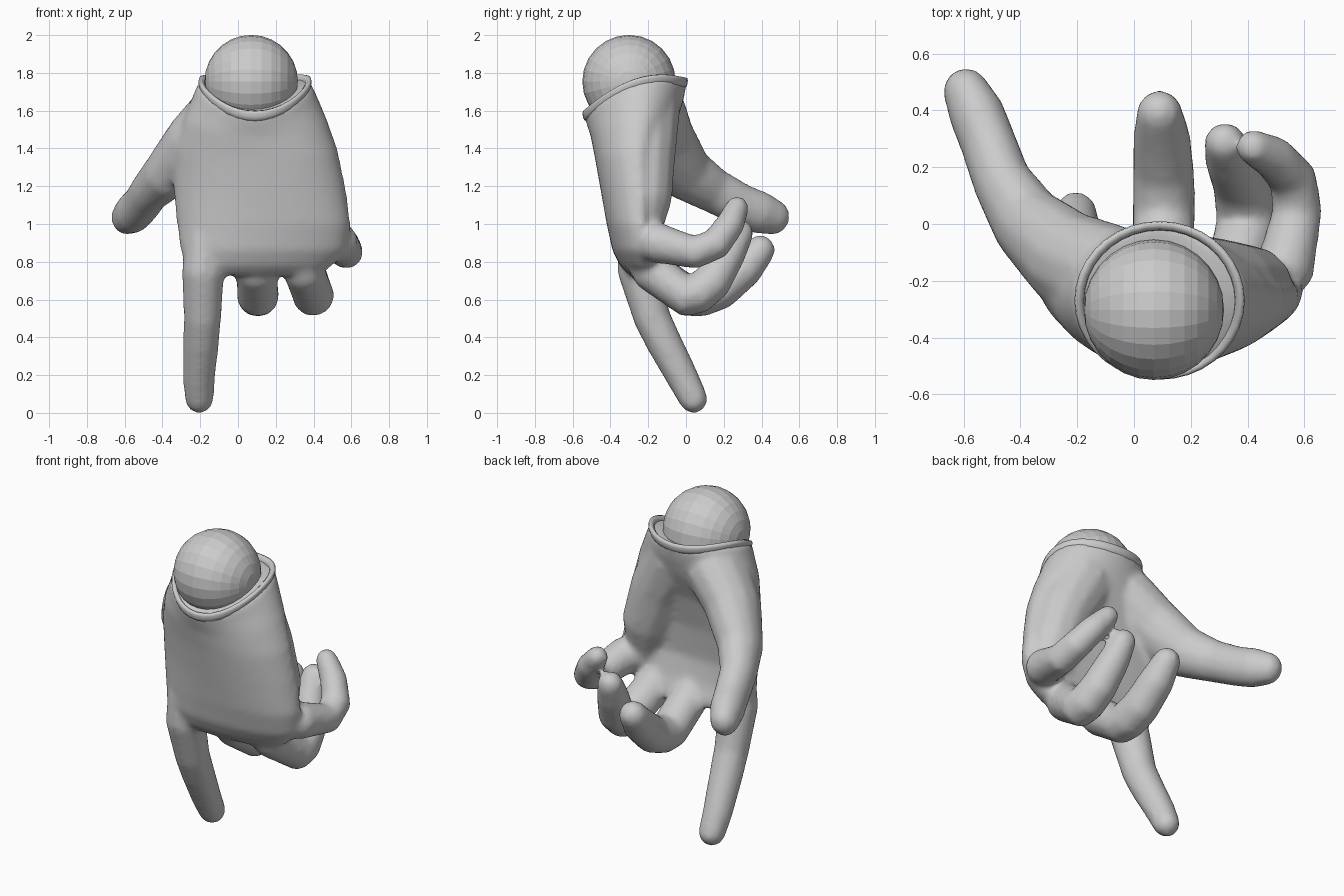
import bpy, bmesh, math
from mathutils import Vector, Matrix

if "Cube" in bpy.data.objects:
    bpy.data.objects.remove(bpy.data.objects["Cube"])

N = 36


def section(xl, xr, yl, yr, yb, yp, z, droop, e=0.9):
    """Closed hand cross-section: yb = back of hand (front), yp = palm."""
    pts, xm, hw, ym = [], (xl + xr) / 2, (xr - xl) / 2, (yl + yr) / 2
    for i in range(N):
        a = 2 * math.pi * i / N
        c, s = math.cos(a), math.sin(a)
        cx = math.copysign(abs(c) ** e, c)
        edge = ym + (yr - yl) / 2 * cx
        y = edge + ((yb if s < 0 else yp) - ym) * abs(s) ** e
        pts.append(Vector((xm + hw * cx, y, z - droop * (y + 0.12) ** 2)))
    return pts


def loft(bm, rings, caps=True, closed=False):
    """Skin a list of equal-length rings."""
    rows = [[bm.verts.new(p) for p in r] for r in rings]
    pairs = list(zip(rows, rows[1:])) + ([(rows[-1], rows[0])] if closed else [])
    for a, b in pairs:
        n = len(a)
        for i in range(n):
            j = (i + 1) % n
            bm.faces.new((a[i], a[j], b[j], b[i]))
    if caps:
        for r in (rows[0], rows[-1]):
            mid = bm.verts.new(sum((v.co for v in r), Vector()) / len(r))
            for i in range(len(r)):
                bm.faces.new((r[i], r[(i + 1) % len(r)], mid))


def digit(bm, path, stretch=1.0, sides=12):
    """Tapered tube along (x, y, z, radius) points with a rounded tip."""
    pts = [(Vector(p[:3]), p[3]) for p in path]
    tip_dir = (pts[-1][0] - pts[-2][0]).normalized()
    end, r = pts[-1]
    n_path = len(pts)
    for k in (25, 50, 70, 84):
        a = math.radians(k)
        pts.append((end + tip_dir * r * math.sin(a), r * math.cos(a)))
    rings = []
    for i, (p, r) in enumerate(pts):
        if i >= n_path - 1:
            t = tip_dir
        else:
            t = (pts[i + 1][0] - p).normalized()
            if i:
                t = (t + (p - pts[i - 1][0]).normalized()).normalized()
        u = Vector((1, 0, 0))
        u = (u - t * u.dot(t)).normalized()
        v = t.cross(u) * stretch
        rings.append([p + r * (u * math.cos(2 * math.pi * k / sides)
                               + v * math.sin(2 * math.pi * k / sides))
                      for k in range(sides)])
    loft(bm, rings)


def finish(bm, name):
    bmesh.ops.recalc_face_normals(bm, faces=bm.faces)
    me = bpy.data.meshes.new(name)
    bm.to_mesh(me)
    bm.free()
    ob = bpy.data.objects.new(name, me)
    bpy.context.collection.objects.link(ob)
    return ob


# Hand: palm body, from wrist opening to knuckles
bm = bmesh.new()
loft(bm, [section(*s) for s in (
    (-0.21, 0.385, -0.27, -0.27, -0.543, 0.005, 1.77, 1.03, 1.0),
    (-0.245, 0.425, -0.26, -0.265, -0.525, -0.01, 1.68, 0.95, 1.0),
    (-0.29, 0.47, -0.24, -0.26, -0.505, -0.04, 1.57, 0.7, 0.95),
    (-0.34, 0.528, -0.19, -0.25, -0.48, -0.11, 1.40, 0.4, 0.95),
    (-0.345, 0.57, -0.18, -0.235, -0.45, -0.16, 1.20, 0.2, 0.95),
    (-0.325, 0.598, -0.20, -0.225, -0.42, -0.18, 1.00, 0.0, 0.9),
    (-0.305, 0.575, -0.23, -0.22, -0.39, -0.15, 0.86, 0.0),
    (-0.28, 0.50, -0.24, -0.22, -0.35, -0.12, 0.78, 0.0),
    (-0.24, 0.42, -0.24, -0.22, -0.30, -0.12, 0.73, 0.0))])

# Heel of the palm and four fingers
for path in (
    [(0.20, -0.23, 1.60, 0.20), (0.33, -0.235, 1.35, 0.18),
     (0.41, -0.235, 1.12, 0.16), (0.44, -0.245, 0.97, 0.12)],
    [(-0.18, -0.27, 0.95, 0.09), (-0.185, -0.25, 0.75, 0.114),
     (-0.188, -0.178, 0.50, 0.10), (-0.195, -0.115, 0.37, 0.096),
     (-0.207, -0.015, 0.18, 0.086), (-0.205, 0.038, 0.075, 0.078)],
    [(0.09, -0.26, 0.86, 0.09), (0.10, -0.18, 0.75, 0.112),
     (0.105, 0.01, 0.618, 0.112), (0.105, 0.08, 0.618, 0.112),
     (0.105, 0.18, 0.655, 0.11), (0.097, 0.31, 0.765, 0.102),
     (0.09, 0.39, 0.86, 0.083)],
    [(0.32, -0.26, 0.86, 0.09), (0.35, -0.18, 0.75, 0.112),
     (0.40, 0.00, 0.618, 0.112), (0.395, 0.06, 0.63, 0.11),
     (0.38, 0.14, 0.695, 0.105),
     (0.34, 0.23, 0.85, 0.092), (0.32, 0.285, 0.95, 0.075)],
    [(0.44, -0.25, 0.92, 0.10), (0.535, -0.15, 0.90, 0.108),
     (0.575, 0.05, 0.85, 0.09), (0.56, 0.16, 0.895, 0.086),
     (0.49, 0.235, 1.00, 0.078), (0.42, 0.27, 1.085, 0.064)],
):
    digit(bm, path)

# Thumb, deeper than wide
digit(bm, [(-0.08, -0.20, 1.58, 0.18), (-0.24, -0.12, 1.425, 0.158),
           (-0.38, 0.01, 1.26, 0.128), (-0.465, 0.15, 1.175, 0.105),
           (-0.515, 0.29, 1.10, 0.10), (-0.555, 0.39, 1.06, 0.10),
           (-0.59, 0.465, 1.035, 0.084)], stretch=1.15)
hand = finish(bm, "hand")

# Fuse the parts into one skin and soften the joins
fuse = hand.modifiers.new("fuse", 'REMESH')
fuse.mode = 'VOXEL'
fuse.voxel_size = 0.018
fuse.use_smooth_shade = True
soft = hand.modifiers.new("soften", 'SMOOTH')
soft.factor = 0.5
soft.iterations = 9

# Cuff rim: thin rolled edge sloping in round the wrist opening
bm = bmesh.new()
base = section(-0.21, 0.39, -0.27, -0.27, -0.548, 0.01, 1.788, 1.05, 1.0)
centre = Vector((0.09, -0.27, 0))
rings = []
for k, dz in ((0.97, -0.045), (0.99, -0.03), (1.0, -0.012), (0.99, 0.002),
              (0.94, 0.004), (0.89, -0.012), (0.87, -0.06)):
    rings.append([Vector((centre.x + (p.x - centre.x) * k,
                          centre.y + (p.y - centre.y) * k, p.z + dz)) for p in base])
loft(bm, rings, caps=False, closed=True)
rim = finish(bm, "cuff_rim")
for poly in rim.data.polygons:
    poly.use_smooth = True

# Ball resting in the wrist opening
bm = bmesh.new()
bmesh.ops.create_uvsphere(bm, u_segments=24, v_segments=14, radius=0.247)
bmesh.ops.rotate(bm, verts=bm.verts, matrix=Matrix.Rotation(math.radians(90), 3, 'Y'))
bmesh.ops.translate(bm, verts=bm.verts, vec=(0.07, -0.302, 1.754))
ball = finish(bm, "wrist_ball")
